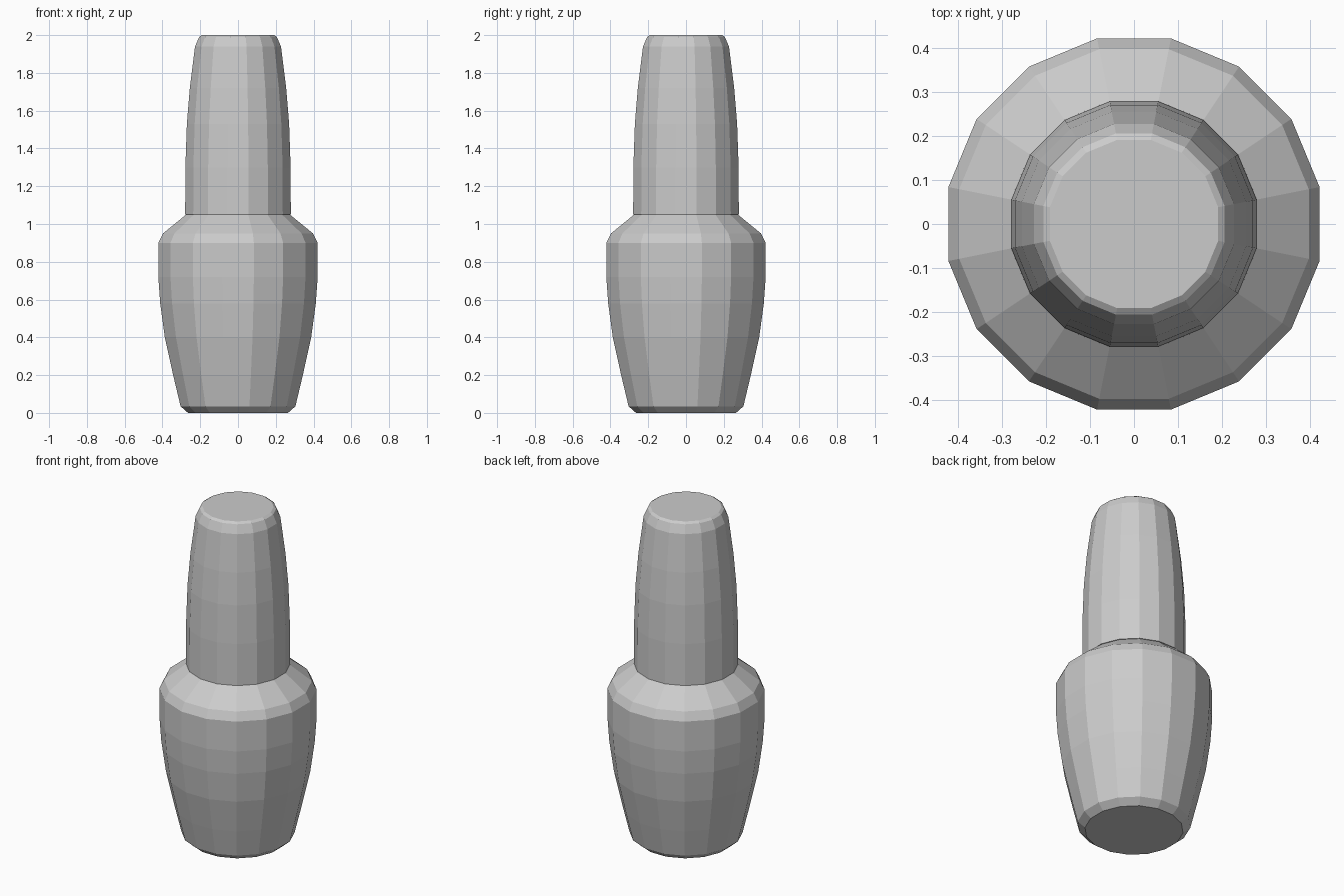
import bpy, bmesh, math

SIDES = 16

cube = bpy.data.objects.get("Cube")
if cube:
    bpy.data.objects.remove(cube, do_unlink=True)

grey = bpy.data.materials.new("plain grey")
grey.use_nodes = True
colour = (0.6, 0.6, 0.6, 1)
grey.diffuse_color = colour
grey.node_tree.nodes["Principled BSDF"].inputs["Base Color"].default_value = colour


def lathe(name, profile):
    """Turn (radius, height) points into a closed faceted solid with flats on the axes."""
    bm = bmesh.new()
    rings = []
    for r, z in profile:
        angles = [(i + 0.5) * math.tau / SIDES for i in range(SIDES)]
        rings.append([bm.verts.new((r * math.cos(a), r * math.sin(a), z)) for a in angles])
    for low, high in zip(rings, rings[1:]):
        for i in range(SIDES):
            j = (i + 1) % SIDES
            bm.faces.new((low[i], low[j], high[j], high[i]))
    bm.faces.new(rings[0][::-1])
    bm.faces.new(rings[-1])
    mesh = bpy.data.meshes.new(name)
    bm.to_mesh(mesh)
    bm.free()
    mesh.materials.append(grey)
    obj = bpy.data.objects.new(name, mesh)
    bpy.context.collection.objects.link(obj)
    return obj


# Tapered bottle with a sloping shoulder
lathe("bottle", [(0.27, 0), (0.31, 0.035), (0.35, 0.2), (0.395, 0.4), (0.42, 0.58),
                 (0.43, 0.72), (0.43, 0.9), (0.405, 0.95), (0.28, 1.05)])

# Tall cap, narrowing to a bevelled flat top
lathe("cap", [(0.285, 1.05), (0.284, 1.3), (0.276, 1.53), (0.26, 1.72),
              (0.232, 1.94), (0.21, 1.99), (0.195, 2.0)])
